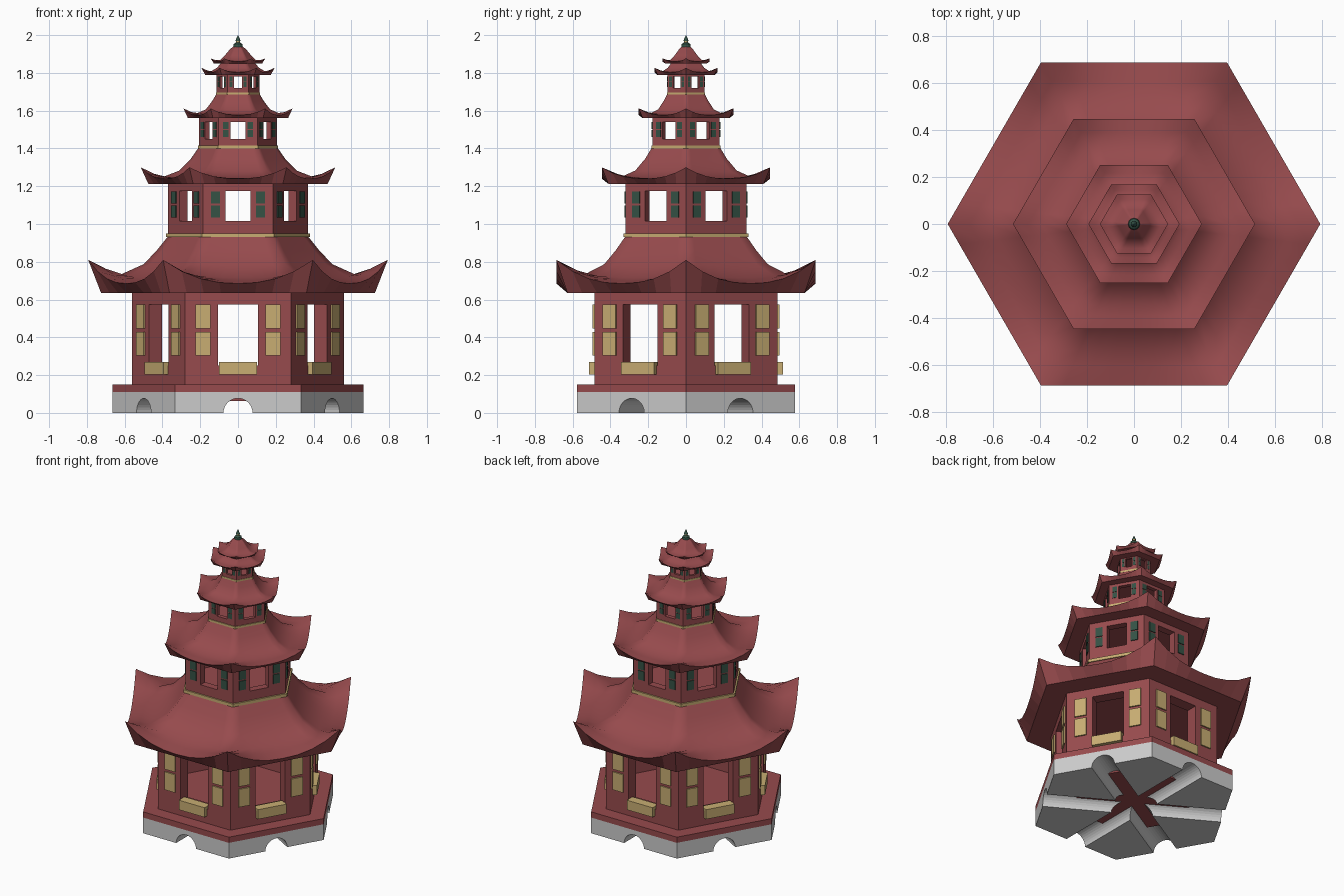
import bpy, bmesh, math
from mathutils import Vector

if "Cube" in bpy.data.objects:
    bpy.data.objects.remove(bpy.data.objects["Cube"])

C30 = math.cos(math.radians(30))


def material(name, rgb):
    m = bpy.data.materials.new(name)
    m.diffuse_color = (*rgb, 1)
    m.use_nodes = True
    m.node_tree.nodes["Principled BSDF"].inputs["Base Color"].default_value = m.diffuse_color
    return m


RED = material("red", (0.31, 0.07, 0.075))
TAN = material("tan", (0.58, 0.42, 0.17))
GREEN = material("green", (0.035, 0.085, 0.06))


def finish(bm, name, mat=None):
    bmesh.ops.remove_doubles(bm, verts=bm.verts, dist=1e-5)
    bmesh.ops.recalc_face_normals(bm, faces=bm.faces)
    me = bpy.data.meshes.new(name)
    bm.to_mesh(me)
    bm.free()
    ob = bpy.data.objects.new(name, me)
    bpy.context.collection.objects.link(ob)
    if mat:
        me.materials.append(mat)
    return ob


def side_point(k, u, d, z):
    """Point on side k: u along the side, d outward, z up."""
    a = math.radians(-90 + 60 * k)
    n, t = Vector((math.cos(a), math.sin(a), 0)), Vector((-math.sin(a), math.cos(a), 0))
    return n * d + t * u + Vector((0, 0, z))


def hex_loop(bm, r, z):
    return [bm.verts.new(side_point(k, -r / 2, r * C30, z)) for k in range(6)]


def bridge(bm, a, b):
    n = len(a)
    return [bm.faces.new((a[i], a[(i + 1) % n], b[(i + 1) % n], b[i])) for i in range(n)]


def hex_prism(name, r, z0, z1, mat=None):
    bm = bmesh.new()
    lo, hi = hex_loop(bm, r, z0), hex_loop(bm, r, z1)
    bridge(bm, lo, hi)
    bm.faces.new(lo)
    bm.faces.new(hi)
    return finish(bm, name, mat)


def hex_ring(name, r, r_in, z0, z1, mat):
    bm = bmesh.new()
    loops = [hex_loop(bm, *p) for p in ((r, z0), (r, z1), (r_in, z1), (r_in, z0))]
    for i in range(4):
        bridge(bm, loops[i], loops[(i + 1) % 4])
    return finish(bm, name, mat)


def side_boxes(name, boxes, mat):
    """Boxes (u0, u1, d0, d1, z0, z1) repeated on all six sides."""
    bm = bmesh.new()
    for k in range(6):
        for u0, u1, d0, d1, z0, z1 in boxes:
            lo, hi = ([bm.verts.new(side_point(k, u, d, z)) for u, d in
                       ((u0, d0), (u1, d0), (u1, d1), (u0, d1))] for z in (z0, z1))
            bridge(bm, lo, hi)
            bm.faces.new(lo)
            bm.faces.new(hi)
    return finish(bm, name, mat)


def walls(name, r, t, z0, z1, w, o0, o1):
    """Hollow six-sided walls with one window opening per side."""
    bm = bmesh.new()
    for k in range(6):
        def rect(half, d, a, b):
            return [bm.verts.new(side_point(k, u, d, z)) for u, z in
                    ((-half, a), (half, a), (half, b), (-half, b))]
        d0, d1 = r * C30, r * C30 - t
        outer, hole = rect(r / 2, d0, z0, z1), rect(w, d0, o0, o1)
        hole_in, inner = rect(w, d1, o0, o1), rect(d1 / C30 / 2, d1, z0, z1)
        bridge(bm, outer, hole)
        bridge(bm, hole, hole_in)
        bridge(bm, hole_in, inner)
        for i, j in ((0, 1), (2, 3)):
            bm.faces.new((outer[i], outer[j], inner[j], inner[i]))
    return finish(bm, name, RED)


def roof(name, bottom, rings, n=8):
    """Flat underside, sloping fascia, upswept corners. rings: (radius, corner z, mid z)."""
    bm = bmesh.new()

    def loop(r, zc, zm):
        vs = []
        for k in range(6):
            for i in range(n):
                t = 2 * i / n - 1
                vs.append(bm.verts.new(side_point(k, t * r / 2, r * C30,
                                                  zm + (zc - zm) * abs(t) ** 2.3)))
        return vs
    loops = [loop(bottom[0], bottom[1], bottom[1])] + [loop(*q) for q in rings]
    bm.faces.new(loops[0])
    bm.faces.new(loops[-1])
    for i in range(len(loops) - 1):
        for f in bridge(bm, loops[i], loops[i + 1]):
            f.smooth = i > 0
    return finish(bm, name, RED)


# Stone base with three crossing arched tunnels
base = hex_prism("stone_base", 0.665, 0, 0.11)
for k in range(3):
    a = math.radians(-90 + 60 * k)
    bpy.ops.mesh.primitive_cylinder_add(vertices=32, radius=0.077, depth=2,
                                        rotation=(math.pi / 2, 0, a + math.pi / 2))
    cutter = bpy.context.object
    mod = base.modifiers.new("tunnel", 'BOOLEAN')
    mod.operation, mod.solver, mod.object = 'DIFFERENCE', 'EXACT', cutter
    bpy.context.view_layer.objects.active = base
    bpy.ops.object.modifier_apply(modifier=mod.name)
    bpy.data.objects.remove(cutter)
hex_prism("base_deck", 0.665, 0.11, 0.15, RED)
hex_prism("base_core", 0.42, 0.064, 0.12, RED)

# Storeys: radius, wall thickness, z0, z1, window half width, window z0, z1,
# shutter u0, u1, shutter z0, z1, shutter material
storeys = [
    (0.56, 0.08, 0.15, 0.64, 0.105, 0.25, 0.575, 0.145, 0.224, 0.303, 0.573, TAN),
    (0.37, 0.05, 0.93, 1.22, 0.066, 1.015, 1.175, 0.096, 0.143, 1.035, 1.172, GREEN),
    (0.206, 0.028, 1.40, 1.565, 0.04, 1.45, 1.54, 0.05, 0.08, 1.46, 1.54, GREEN),
    (0.113, 0.016, 1.685, 1.80, 0.022, 1.72, 1.782, 0.029, 0.045, 1.725, 1.782, GREEN),
]
for i, (r, t, z0, z1, w, o0, o1, u0, u1, s0, s1, mat) in enumerate(storeys, 1):
    walls(f"storey_{i}_walls", r, t, z0, z1, w, o0, o1)
    d, mid, gap = r * C30, (s0 + s1) / 2, (s1 - s0) * 0.035
    side_boxes(f"storey_{i}_shutters",
               [(s * u0, s * u1, d - 0.003, d + 0.016 * r, a, b) for s in (-1, 1)
                for a, b in ((s0, mid - gap), (mid + gap, s1))], mat)
    if i > 1:
        hex_ring(f"storey_{i}_trim", r * 1.03, r * 0.95, z0, z0 + 0.008 + 0.035 * r, TAN)

# Window boxes on the ground storey
side_boxes("window_boxes", [(-0.1, 0.1, 0.45, 0.513, 0.203, 0.27)], TAN)

# Upswept roofs
roof("roof_1", (0.725, 0.635), [(0.793, 0.81, 0.685), (0.70, 0.763, 0.70), (0.62, 0.733, 0.715),
                                (0.50, 0.787, 0.78), (0.43, 0.86, 0.857), (0.37, 0.935, 0.935)])
roof("roof_2", (0.475, 1.213), [(0.515, 1.30, 1.24), (0.45, 1.267, 1.243), (0.395, 1.25, 1.245),
                                (0.31, 1.283, 1.28), (0.25, 1.345, 1.343), (0.205, 1.41, 1.41)])
roof("roof_3", (0.265, 1.56), [(0.289, 1.612, 1.577), (0.25, 1.593, 1.58), (0.215, 1.587, 1.585),
                               (0.17, 1.607, 1.606), (0.137, 1.65, 1.649), (0.113, 1.69, 1.69)])
roof("roof_4", (0.173, 1.788), [(0.194, 1.827, 1.803), (0.165, 1.812, 1.806), (0.14, 1.81, 1.809),
                                (0.11, 1.828, 1.828), (0.08, 1.866, 1.866)])
roof("roof_5", (0.128, 1.85), [(0.145, 1.877, 1.86), (0.12, 1.867, 1.863), (0.095, 1.868, 1.868),
                               (0.07, 1.892, 1.892), (0.04, 1.928, 1.928), (0.012, 1.948, 1.948)])


# Finial turned from stacked cones
def cone(name, r1, r2, z0, z1, mat):
    bm = bmesh.new()
    bmesh.ops.create_cone(bm, cap_ends=True, segments=12, radius1=r1, radius2=r2, depth=z1 - z0)
    bmesh.ops.translate(bm, verts=bm.verts, vec=(0, 0, (z0 + z1) / 2))
    return finish(bm, name, mat)


cone("finial_base", 0.025, 0.023, 1.938, 1.952, GREEN)
cone("finial_shoulder", 0.023, 0.01, 1.952, 1.962, GREEN)
cone("finial_ring", 0.01, 0.01, 1.962, 1.97, TAN)
cone("finial_tip", 0.014, 0.001, 1.97, 2.0, GREEN)
